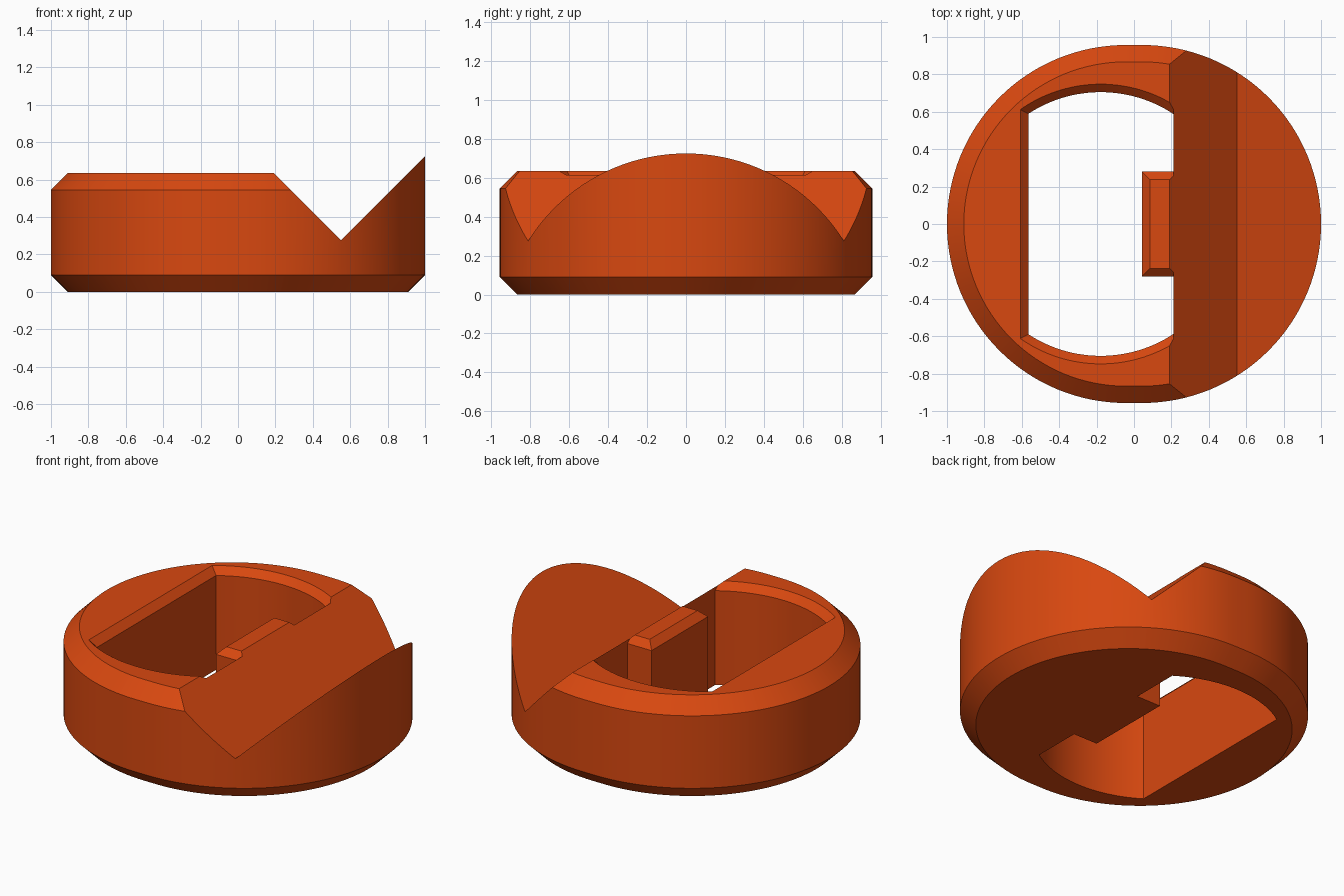
import bpy, bmesh, math
from mathutils import Vector

if "Cube" in bpy.data.objects:
    bpy.data.objects.remove(bpy.data.objects["Cube"])

R, S = 0.957, 0.043          # end radius and half length of the straight run
CH = 0.09                    # outer chamfer
TOP, VX, VZ = 0.635, 0.55, 0.275   # deck height, valley position
N = 64                       # segments per half circle


def stadium(inset):
    r = R - inset
    pts = []
    for cx, start in ((S, -math.pi / 2), (-S, math.pi / 2)):
        for i in range(N + 1):
            a = start + math.pi * i / N
            pts.append((cx + r * math.cos(a), r * math.sin(a)))
    return pts


def loft(bm, levels):
    rings = [[bm.verts.new((x, y, z)) for x, y in pts] for z, pts in levels]
    for lo, hi in zip(rings, rings[1:]):
        n = len(lo)
        for i in range(n):
            j = (i + 1) % n
            bm.faces.new((lo[i], lo[j], hi[j], hi[i]))
    bm.faces.new(rings[0][::-1])
    bm.faces.new(rings[-1])


def slice_off(bm, co, no, fill):
    # remove everything on the side the normal points to
    geom = bm.verts[:] + bm.edges[:] + bm.faces[:]
    res = bmesh.ops.bisect_plane(bm, geom=geom, plane_co=Vector(co),
                                 plane_no=Vector(no), clear_outer=True, dist=1e-6)
    if fill:
        edges = [e for e in res["geom_cut"] if isinstance(e, bmesh.types.BMEdge)]
        bmesh.ops.contextual_create(bm, geom=edges)


def make_object(name, bm):
    bmesh.ops.recalc_face_normals(bm, faces=bm.faces)
    me = bpy.data.meshes.new(name)
    bm.to_mesh(me)
    bm.free()
    ob = bpy.data.objects.new(name, me)
    bpy.context.collection.objects.link(ob)
    return ob


# Body: chamfered deck half and tall lip half, meeting at the valley
left = bmesh.new()
loft(left, [(0, stadium(CH)), (CH, stadium(0)), (TOP - CH, stadium(0)), (TOP, stadium(CH))])
slice_off(left, (VX, 0, VZ), (1, 0, 1), True)
slice_off(left, (VX, 0, 0), (1, 0, 0), False)
right = bmesh.new()
loft(right, [(0, stadium(CH)), (CH, stadium(0)), (1.0, stadium(0))])
slice_off(right, (VX, 0, VZ), (-1, 0, 1), True)
slice_off(right, (VX, 0, 0), (-1, 0, 0), False)
tmp = bpy.data.meshes.new("lip_half")
right.to_mesh(tmp)
right.free()
left.from_mesh(tmp)
bpy.data.meshes.remove(tmp)
bmesh.ops.remove_doubles(left, verts=left.verts, dist=1e-4)
body = make_object("button_body", left)


# Opening: round hole with two flat sides and a tab left standing in it
def opening(d):
    cx, r = -0.178, 0.705 + d
    x0, x1, tab_x, tab_y = -0.565 - d, 0.21, 0.043 + d, 0.28 - d
    a0, a1 = math.acos((x1 - cx) / r), math.acos((x0 - cx) / r)
    arc = [a0 + (a1 - a0) * i / 32 for i in range(33)]
    upper = [(cx + r * math.cos(a), r * math.sin(a)) for a in arc]
    lower = [(x, -y) for x, y in reversed(upper)]
    return upper + lower + [(x1, -tab_y), (tab_x, -tab_y), (tab_x, tab_y), (x1, tab_y)]


bm = bmesh.new()
loft(bm, [(-0.1, opening(0)), (TOP - 0.043, opening(0)), (TOP + 0.02, opening(0.063))])
cutter = make_object("opening_cutter", bm)
cutter.hide_render = True

bpy.context.view_layer.objects.active = body
body.select_set(True)
mod = body.modifiers.new("opening", "BOOLEAN")
mod.operation, mod.solver, mod.object = "DIFFERENCE", "EXACT", cutter
bpy.ops.object.modifier_apply(modifier=mod.name)
bpy.data.objects.remove(cutter)

# Colour and shading
mat = bpy.data.materials.new("burnt orange")
mat.diffuse_color = (0.69, 0.065, 0.005, 1)
mat.use_nodes = True
mat.node_tree.nodes["Principled BSDF"].inputs["Base Color"].default_value = mat.diffuse_color
body.data.materials.clear()
body.data.materials.append(mat)
bpy.ops.object.shade_smooth_by_angle(angle=math.radians(25))
